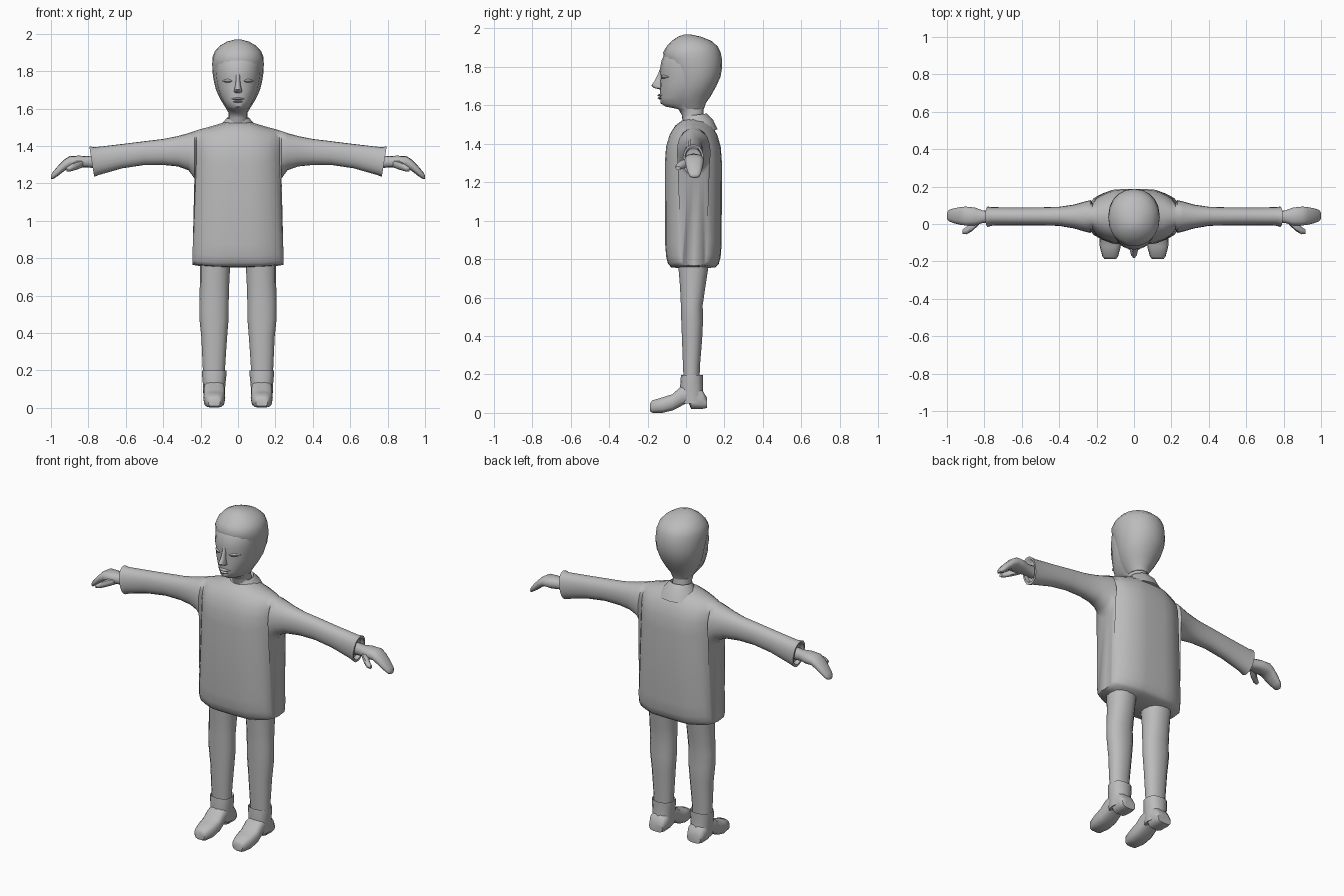
import bpy, bmesh, math
from mathutils import Vector

grey = bpy.data.materials.new("plain_grey")
grey.diffuse_color = (0.5, 0.5, 0.5, 1)


def spow(v, p):
    return math.copysign(abs(v) ** p, v)


def section(axis, pos, a, b, n=2.0, sides=14, split=None, n_low=None, slant=0.0):
    """Superelliptic ring spanning ranges a and b across an axis; the lower part may differ."""
    ca, ra = (a[0] + a[1]) / 2, (a[1] - a[0]) / 2
    cb = split if split is not None else (b[0] + b[1]) / 2
    ring = []
    for i in range(sides):
        t = 2 * math.pi * i / sides
        s, c = math.sin(t), math.cos(t)
        e = 2 / (n if s >= -1e-6 or n_low is None else n_low)
        u = ca + ra * spow(c, e)
        v = cb + (b[1] - cb if s >= 0 else cb - b[0]) * spow(s, e)
        w = pos + slant * (v - cb)
        ring.append({'x': Vector((w, u, v)), 'y': Vector((u, w, v)), 'z': Vector((u, v, w))}[axis])
    return ring


def loft(name, rings, mirror=False, angle=50):
    """Skin a list of rings, cap both ends, optionally mirror across x."""
    bm = bmesh.new()
    rows = [[bm.verts.new(p) for p in r] for r in rings]
    k = len(rows[0])
    for r0, r1 in zip(rows, rows[1:]):
        for i in range(k):
            bm.faces.new((r0[i], r0[(i + 1) % k], r1[(i + 1) % k], r1[i]))
    bm.faces.new(rows[0])
    bm.faces.new(rows[-1])
    bmesh.ops.recalc_face_normals(bm, faces=bm.faces)
    me = bpy.data.meshes.new(name)
    bm.to_mesh(me)
    bm.free()
    ob = bpy.data.objects.new(name, me)
    bpy.context.collection.objects.link(ob)
    me.materials.append(grey)
    bpy.ops.object.select_all(action='DESELECT')
    ob.select_set(True)
    bpy.context.view_layer.objects.active = ob
    bpy.ops.object.shade_smooth_by_angle(angle=math.radians(angle))
    if mirror:
        ob.modifiers.new("mirror", 'MIRROR')
    return ob


# Tunic: body and sleeves in one skin along x (x, front, back, bottom, top, spring height)
half = []
for x, y0, y1, zb, zt, zm in [
        (0.0, -0.11, 0.187, 0.75, 1.535, 1.30), (0.06, -0.11, 0.187, 0.75, 1.53, 1.30),
        (0.11, -0.105, 0.183, 0.75, 1.515, 1.30), (0.16, -0.085, 0.163, 0.755, 1.50, 1.31),
        (0.20, -0.06, 0.14, 0.76, 1.49, 1.32), (0.222, -0.03, 0.11, 0.765, 1.483, 1.33)]:
    half.append(section('x', x, (y0, y1), (zb, zt), 2.3, 20, zm, 9))
for x, y0, y1, zb, zt in [
        (0.232, -0.048, 0.128, 1.225, 1.48), (0.265, -0.04, 0.12, 1.27, 1.468),
        (0.32, -0.024, 0.104, 1.29, 1.453), (0.40, -0.01, 0.092, 1.298, 1.437),
        (0.50, -0.007, 0.089, 1.298, 1.425), (0.62, -0.007, 0.088, 1.28, 1.41)]:
    half.append(section('x', x, (y0, y1), (zb, zt), 2.2, 20))
for x, y0, y1, zb, zt in [(0.755, -0.008, 0.09, 1.245, 1.393), (0.782, -0.016, 0.093, 1.235, 1.397),
                          (0.782, -0.006, 0.083, 1.25, 1.385), (0.76, -0.003, 0.08, 1.26, 1.375)]:
    half.append(section('x', x, (y0, y1), (zb, zt), 2.2, 20, slant=0.16))
for ring in half:                       # flare the hem outward
    for p in ring:
        if p.z < 1.2:
            p.x *= 1 + 0.1 * min(1, (1.2 - p.z) / 0.42)
other = [[Vector((-p.x, p.y, p.z)) for p in r] for r in half[:0:-1]]
loft("tunic", other + half, angle=60)

# Collar: sloping ring that dips to the front
collar = []
for z, rx, y0, y1 in [(1.46, 0.125, -0.06, 0.165), (1.515, 0.088, -0.02, 0.14),
                      (1.55, 0.06, -0.015, 0.108), (1.525, 0.05, 0.0, 0.09)]:
    ring = section('z', z, (-rx, rx), (y0, y1), 2, 16)
    for p in ring:
        p.z += 0.12 * (p.y - 0.05)
    collar.append(ring)
loft("collar", collar)

# Head: neck, jaw and face (z, half width, front, back)
loft("head", [section('z', z, (-w, w), (y0, y1), 2.1, 20) for z, w, y0, y1 in [
    (1.46, 0.06, -0.01, 0.105), (1.55, 0.05, -0.022, 0.092), (1.58, 0.05, -0.04, 0.09),
    (1.593, 0.052, -0.105, 0.09), (1.61, 0.064, -0.132, 0.095), (1.64, 0.082, -0.135, 0.11),
    (1.67, 0.097, -0.134, 0.13), (1.71, 0.111, -0.136, 0.15), (1.75, 0.118, -0.132, 0.16),
    (1.78, 0.122, -0.137, 0.165), (1.83, 0.125, -0.128, 0.165), (1.88, 0.122, -0.107, 0.16),
    (1.92, 0.09, -0.06, 0.12)]])

# Hair: smooth cap whose edge sweeps down beside the face
loft("hair", [section('z', z, (-w, w), (y0, y1), 2.1, 20) for z, w, y0, y1 in [
    (1.58, 0.052, -0.03, 0.093), (1.61, 0.07, -0.055, 0.103), (1.65, 0.095, -0.068, 0.13),
    (1.70, 0.118, -0.07, 0.158), (1.75, 0.13, -0.08, 0.18), (1.80, 0.137, -0.095, 0.188),
    (1.84, 0.138, -0.115, 0.187), (1.875, 0.136, -0.119, 0.18), (1.905, 0.125, -0.102, 0.166),
    (1.935, 0.098, -0.074, 0.132), (1.957, 0.06, -0.042, 0.078), (1.968, 0.02, -0.01, 0.025)]])

# Nose: narrow bridge widening to the tip
loft("nose", [section('z', z, (-w, w), (y0, -0.11), 1.7, 10) for z, w, y0 in [
    (1.683, 0.012, -0.14), (1.69, 0.023, -0.168), (1.702, 0.02, -0.183),
    (1.725, 0.014, -0.166), (1.755, 0.011, -0.15), (1.79, 0.013, -0.136)]])

# Lips, upper and lower
for name, z, w, y0 in [("upper_lip", 1.652, 0.036, -0.15), ("lower_lip", 1.637, 0.03, -0.148)]:
    loft(name, [section('x', w * k, (y0 + 0.022 * k * k, -0.1), (z - h, z + h), 2, 8)
                for k, h in [(-1, 0.002), (-0.5, 0.006), (0, 0.008), (0.5, 0.006), (1, 0.002)]])

# Closed eyelids
loft("eyelid", [section('x', x, (y, y + 0.03), (1.748 - h, 1.748 + h), 2, 8) for x, y, h in [
    (0.026, -0.127, 0.002), (0.04, -0.129, 0.010), (0.055, -0.124, 0.012),
    (0.07, -0.113, 0.009), (0.084, -0.097, 0.002)]], mirror=True)

# Hand: wrist, palm and bent fingers (x, front, back, bottom, top)
loft("hand", [section('x', x, (y0, y1), (zb, zt), 2.4, 12) for x, y0, y1, zb, zt in [
    (0.75, 0.01, 0.07, 1.28, 1.35), (0.81, 0.005, 0.073, 1.285, 1.345),
    (0.85, -0.008, 0.088, 1.282, 1.348), (0.90, -0.008, 0.093, 1.285, 1.345),
    (0.93, -0.004, 0.09, 1.265, 1.327), (0.965, 0.005, 0.083, 1.238, 1.29),
    (0.99, 0.015, 0.075, 1.222, 1.26), (1.0, 0.028, 0.06, 1.224, 1.243)]], mirror=True)
loft("thumb", [section('x', x, (y0, y1), (zb, zt), 2, 8) for x, y0, y1, zb, zt in [
    (0.83, -0.005, 0.035, 1.285, 1.325), (0.865, -0.038, 0.015, 1.272, 1.318),
    (0.895, -0.055, -0.015, 1.264, 1.30), (0.918, -0.054, -0.03, 1.262, 1.283)]], mirror=True)

# Trouser leg (z, inner x, outer x, front, back)
loft("leg", [section('z', z, (x0, x1), (y0, y1), 2.2, 14) for z, x0, x1, y0, y1 in [
    (0.14, 0.073, 0.185, -0.012, 0.07), (0.25, 0.067, 0.19, -0.017, 0.074),
    (0.38, 0.058, 0.196, -0.022, 0.085), (0.48, 0.05, 0.207, -0.026, 0.09),
    (0.56, 0.05, 0.207, -0.028, 0.088), (0.66, 0.047, 0.204, -0.033, 0.103),
    (0.80, 0.04, 0.204, -0.045, 0.125)]], mirror=True)

# Boot: ankle shaft, then foot with arched sole and heel
loft("boot_shaft", [section('z', z, (x0, x1), (y0, y1), 2.4, 12) for z, x0, x1, y0, y1 in [
    (0.05, 0.07, 0.185, -0.03, 0.10), (0.12, 0.068, 0.187, -0.032, 0.088),
    (0.175, 0.062, 0.192, -0.028, 0.088), (0.198, 0.062, 0.192, -0.026, 0.088),
    (0.185, 0.072, 0.182, -0.015, 0.075)]], mirror=True, angle=40)
loft("boot_foot", [section('y', y, (0.127 - w, 0.127 + w), (zb, zt), 3, 14) for y, w, zb, zt in [
    (-0.186, 0.032, 0.008, 0.05), (-0.175, 0.042, 0.0, 0.066), (-0.12, 0.056, 0.0, 0.082),
    (-0.07, 0.059, 0.012, 0.098), (-0.03, 0.057, 0.032, 0.135), (0.012, 0.055, 0.055, 0.15),
    (0.026, 0.055, 0.02, 0.15), (0.085, 0.055, 0.02, 0.12), (0.108, 0.045, 0.025, 0.08)]],
     mirror=True, angle=40)
